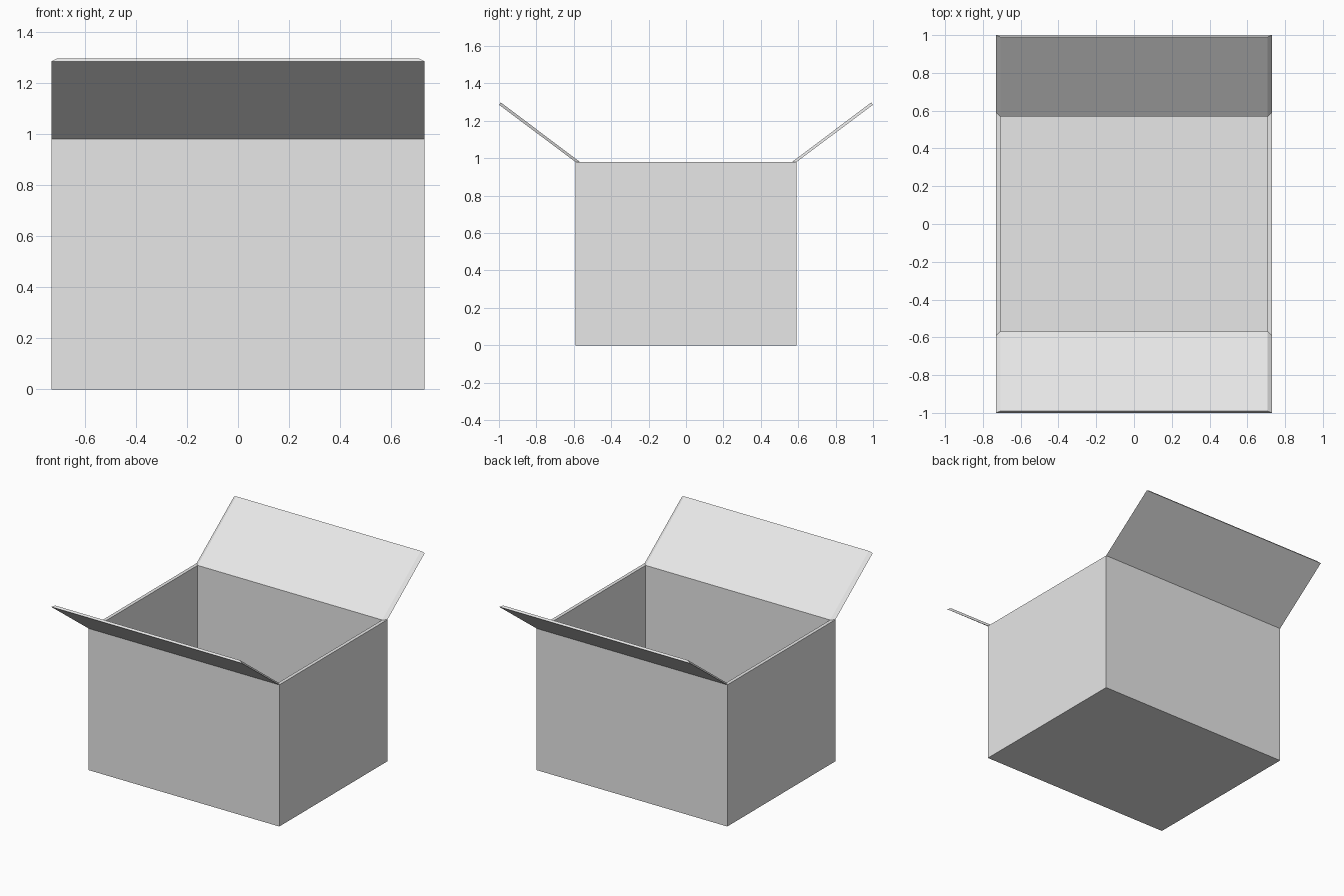
import bpy
import bmesh
from mathutils import Matrix, Vector

default_cube = bpy.data.objects.get("Cube")
if default_cube:
    bpy.data.objects.remove(default_cube)

HALF_X, HALF_Y, HEIGHT = 0.731, 0.592, 0.981
WALL = 0.024
# Flap tip (y, z) on its outer and inner side
TIP_OUTER = (1.0, 1.286)
TIP_INNER = (0.99, 1.298)

grey = bpy.data.materials.new("plain_grey")
grey.use_nodes = True
colour = (0.8, 0.8, 0.8, 1)
grey.diffuse_color = colour
grey.node_tree.nodes["Principled BSDF"].inputs["Base Color"].default_value = colour

# Solid block standing on the ground
bm = bmesh.new()
size = Matrix.Diagonal((2 * HALF_X, 2 * HALF_Y, HEIGHT, 1))
bmesh.ops.create_cube(bm, size=1, matrix=Matrix.Translation((0, 0, HEIGHT / 2)) @ size)
bm.faces.ensure_lookup_table()
top = max(bm.faces, key=lambda f: f.calc_center_median().z)

# Mitred rim, then the hollow inside
rim = bmesh.ops.inset_region(bm, faces=[top], thickness=WALL, use_even_offset=True)["faces"]
hollow = bmesh.ops.extrude_discrete_faces(bm, faces=[top])["faces"][0]
bmesh.ops.translate(bm, verts=hollow.verts, vec=(0, 0, WALL - HEIGHT))

# Front and back flaps grow out of the rim and lean outwards
flap_roots = [f for f in rim if abs(f.calc_center_median().y) > HALF_Y / 2]
for root in flap_roots:
    side = 1 if root.calc_center_median().y > 0 else -1
    tip = bmesh.ops.extrude_discrete_faces(bm, faces=[root])["faces"][0]
    for v in tip.verts:
        y, z = TIP_OUTER if abs(v.co.y) > HALF_Y - WALL / 2 else TIP_INNER
        v.co = Vector((v.co.x, side * y, z))

bmesh.ops.recalc_face_normals(bm, faces=bm.faces)
mesh = bpy.data.meshes.new("open_box")
bm.to_mesh(mesh)
bm.free()
mesh.materials.append(grey)
bpy.context.scene.collection.objects.link(bpy.data.objects.new("open_box", mesh))
